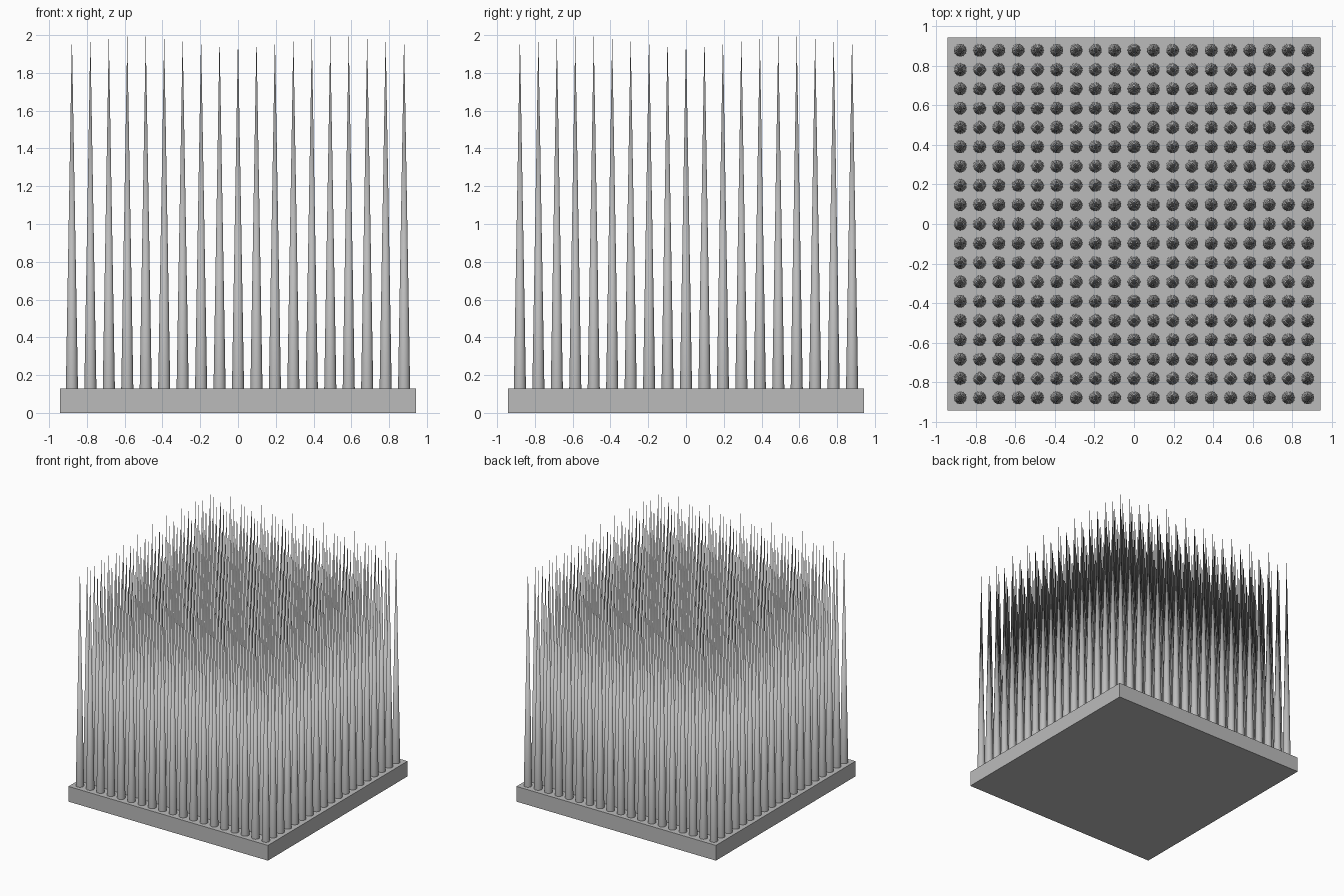
import bpy, bmesh
from mathutils import Matrix

if "Cube" in bpy.data.objects:
    bpy.data.objects.remove(bpy.data.objects["Cube"])

COUNT = 19            # spikes per side
SPACING = 0.0977
HALF = 0.943          # half width of the base
BASE_H = 0.13
TIP = 2.0
RADIUS = 0.032

grey = bpy.data.materials.new("grey")
grey.diffuse_color = (0.50, 0.50, 0.50, 1)
grey.use_nodes = True
grey.node_tree.nodes["Principled BSDF"].inputs["Base Color"].default_value = grey.diffuse_color


def make_object(name, bm):
    mesh = bpy.data.meshes.new(name)
    bm.to_mesh(mesh)
    bm.free()
    mesh.materials.append(grey)
    obj = bpy.data.objects.new(name, mesh)
    bpy.context.collection.objects.link(obj)
    return obj


# Square base slab
bm = bmesh.new()
bmesh.ops.create_cube(bm, size=1, matrix=Matrix.Translation((0, 0, BASE_H / 2))
                      @ Matrix.Diagonal((2 * HALF, 2 * HALF, BASE_H, 1)))
make_object("base_slab", bm)

# Grid of tall pointed spikes
bm = bmesh.new()
height = TIP - BASE_H
for i in range(COUNT):
    for j in range(COUNT):
        x = (i - (COUNT - 1) / 2) * SPACING
        y = (j - (COUNT - 1) / 2) * SPACING
        bmesh.ops.create_cone(bm, cap_ends=False, segments=32, radius1=RADIUS, radius2=0,
                              depth=height,
                              matrix=Matrix.Translation((x, y, BASE_H + height / 2)))
bmesh.ops.remove_doubles(bm, verts=bm.verts, dist=1e-5)
spikes = make_object("spikes", bm)

# Smooth shading around each spike
bpy.context.view_layer.objects.active = spikes
spikes.select_set(True)
bpy.ops.object.shade_smooth_by_angle()
